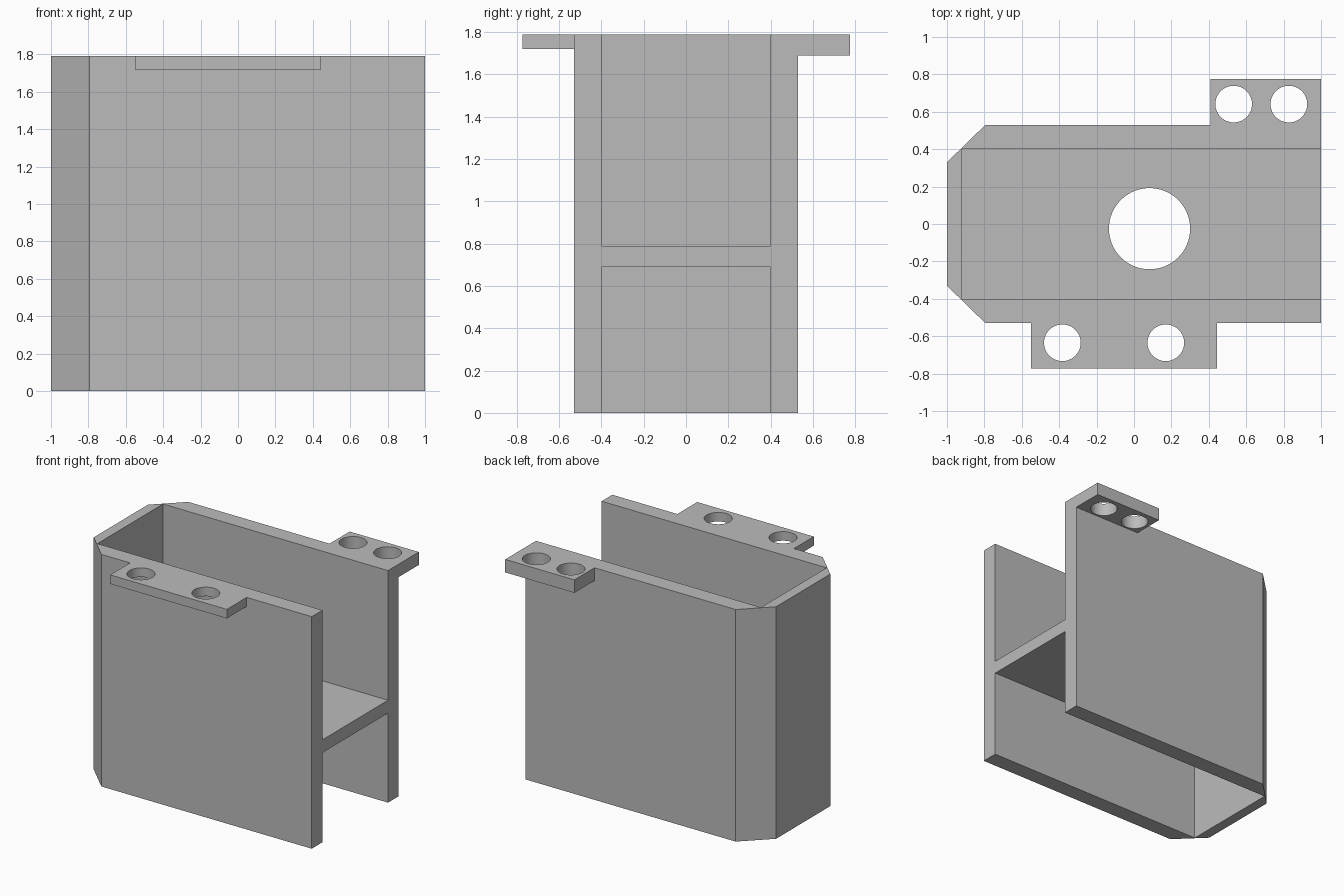
import bpy
import bmesh
import math

cube = bpy.data.objects.get("Cube")
if cube:
    bpy.data.objects.remove(cube, do_unlink=True)

GREY = (0.5, 0.5, 0.5, 1.0)
HEIGHT = 1.79
HALF_OUT, HALF_IN = 0.53, 0.4

metal = bpy.data.materials.new("plain grey")
metal.use_nodes = True
metal.diffuse_color = GREY
metal.node_tree.nodes["Principled BSDF"].inputs["Base Color"].default_value = GREY


def prism(name, outline, z0, z1):
    """Extrude a counter-clockwise outline from z0 up to z1."""
    bm = bmesh.new()
    base = bm.faces.new([bm.verts.new((x, y, z0)) for x, y in outline])
    top = bmesh.ops.extrude_face_region(bm, geom=[base], use_keep_orig=True)["geom"]
    moved = [v for v in top if isinstance(v, bmesh.types.BMVert)]
    bmesh.ops.translate(bm, verts=moved, vec=(0, 0, z1 - z0))
    bmesh.ops.recalc_face_normals(bm, faces=bm.faces)
    mesh = bpy.data.meshes.new(name)
    bm.to_mesh(mesh)
    bm.free()
    mesh.materials.append(metal)
    obj = bpy.data.objects.new(name, mesh)
    bpy.context.collection.objects.link(obj)
    return obj


def rectangle(x0, x1, y0, y1):
    return [(x0, y0), (x1, y0), (x1, y1), (x0, y1)]


def circle(cx, cy, r, sides=64):
    turn = [2 * math.pi * i / sides for i in range(sides)]
    return [(cx + r * math.cos(a), cy + r * math.sin(a)) for a in turn]


def plate(name, outline, z0, z1, holes, radius):
    """Flat plate with round through-holes."""
    obj = prism(name, outline, z0, z1)
    for x, y in holes:
        cutter = prism(name + "_cutter", circle(x, y, radius), z0 - 0.1, z1 + 0.1)
        mod = obj.modifiers.new("hole", "BOOLEAN")
        mod.operation, mod.solver, mod.object = "DIFFERENCE", "EXACT", cutter
        bpy.context.view_layer.objects.active = obj
        bpy.ops.object.modifier_apply(modifier=mod.name)
        bpy.data.objects.remove(cutter, do_unlink=True)
    bpy.ops.object.select_all(action="DESELECT")
    obj.select_set(True)
    bpy.context.view_layer.objects.active = obj
    bpy.ops.object.shade_smooth_by_angle(angle=math.radians(30))
    return obj


# U-shaped wall with chamfered closed end, open towards +x
half = [(1, HALF_IN), (1, HALF_OUT), (-0.795, HALF_OUT), (-1, 0.33)]
inner = (-0.92, HALF_IN)
mirrored = [(x, -y) for x, y in reversed(half)]
prism("channel_wall", half + mirrored + [(inner[0], -inner[1]), inner], 0, HEIGHT)

# Middle shelf with the large round opening
plate("middle_shelf", rectangle(inner[0], 1, -HALF_IN, HALF_IN), 0.69, 0.79,
      [(0.083, -0.025)], 0.217)

# Mounting tabs along the top edges
plate("front_tab", rectangle(-0.55, 0.445, -0.772, -HALF_OUT), 1.72, HEIGHT,
      [(-0.383, -0.635), (0.17, -0.635)], 0.098)
plate("back_tab", rectangle(0.41, 1, HALF_OUT, 0.775), 1.69, HEIGHT,
      [(0.533, 0.641), (0.828, 0.641)], 0.098)
